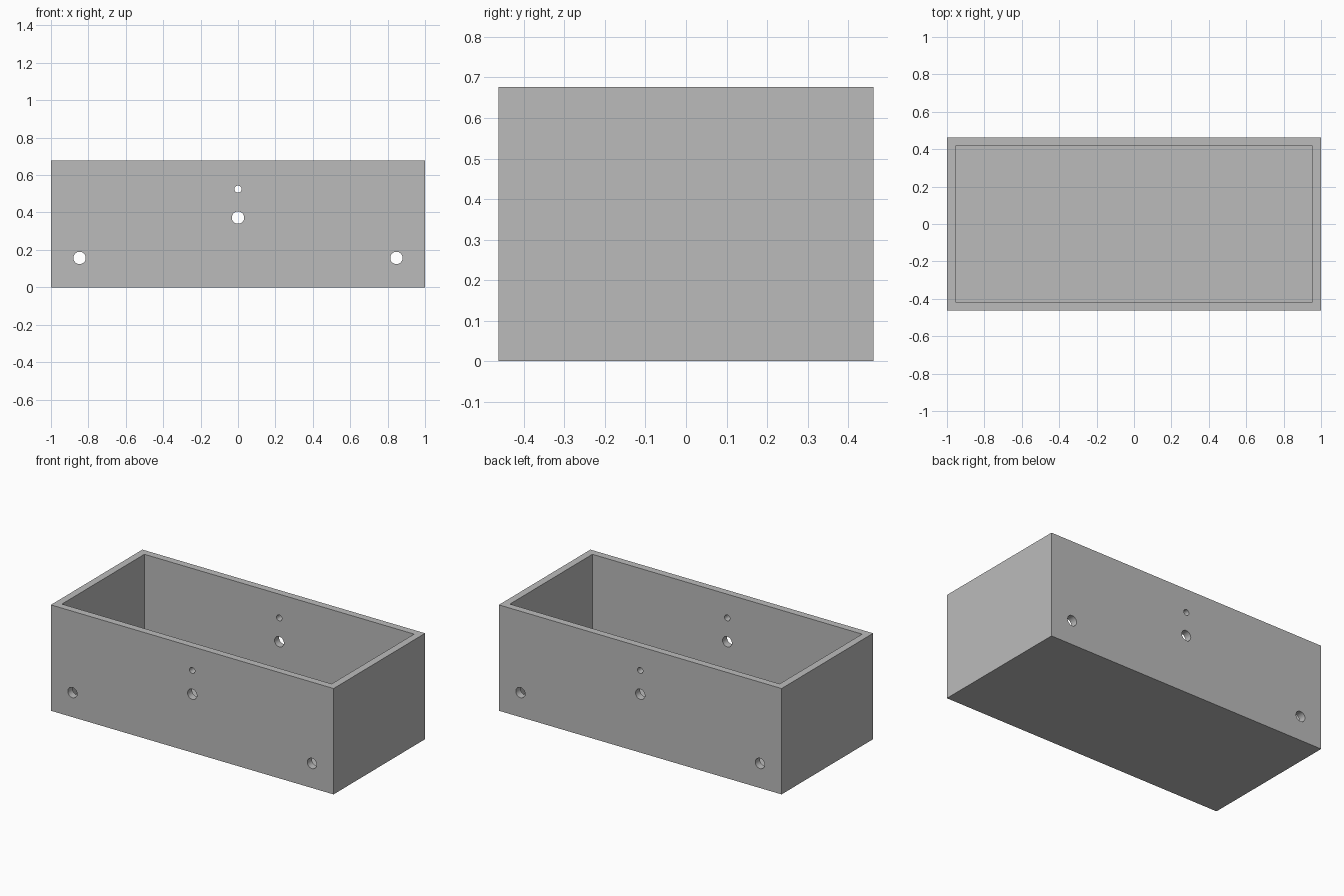
import bpy
import bmesh
from math import pi
from mathutils import Matrix

cube = bpy.data.objects.get("Cube")
if cube:
    bpy.data.objects.remove(cube, do_unlink=True)

LENGTH, DEPTH, HEIGHT = 2.0, 0.925, 0.677
WALL = 0.046
# Holes through front and back walls: x, z, radius
HOLES = [(-0.847, 0.157, 0.033), (0.847, 0.157, 0.033),
         (0, 0.373, 0.033), (0, 0.525, 0.019)]

grey = bpy.data.materials.new("plain grey")
grey.use_nodes = True
colour = (0.5, 0.5, 0.5, 1)
grey.diffuse_color = colour
grey.node_tree.nodes["Principled BSDF"].inputs["Base Color"].default_value = colour


def add_object(name, bm):
    mesh = bpy.data.meshes.new(name)
    bm.to_mesh(mesh)
    bm.free()
    mesh.materials.append(grey)
    obj = bpy.data.objects.new(name, mesh)
    bpy.context.collection.objects.link(obj)
    return obj


# Open box: inset the top face for the rim, then sink it to the floor
bm = bmesh.new()
size = Matrix.Diagonal((LENGTH, DEPTH, HEIGHT, 1))
bmesh.ops.create_cube(bm, size=1, matrix=Matrix.Translation((0, 0, HEIGHT / 2)) @ size)
bm.normal_update()
top = [f for f in bm.faces if f.normal.z > 0.9]
bmesh.ops.inset_region(bm, faces=top, thickness=WALL, use_even_offset=True)
bmesh.ops.inset_region(bm, faces=top, thickness=0, depth=WALL - HEIGHT)
box = add_object("open_box", bm)

# Drill rods spanning both long walls
bm = bmesh.new()
for x, z, radius in HOLES:
    place = Matrix.Translation((x, 0, z)) @ Matrix.Rotation(pi / 2, 4, "X")
    bmesh.ops.create_cone(bm, cap_ends=True, segments=32, radius1=radius,
                          radius2=radius, depth=DEPTH + 0.2, matrix=place)
drill = add_object("hole_cutter", bm)
drill.hide_render = True

# Cut the holes and bake the result
cut = box.modifiers.new("holes", "BOOLEAN")
cut.operation = "DIFFERENCE"
cut.solver = "EXACT"
cut.object = drill
bpy.context.view_layer.objects.active = box
box.select_set(True)
bpy.ops.object.modifier_apply(modifier=cut.name)
bpy.data.objects.remove(drill, do_unlink=True)
bpy.ops.object.shade_smooth_by_angle()
